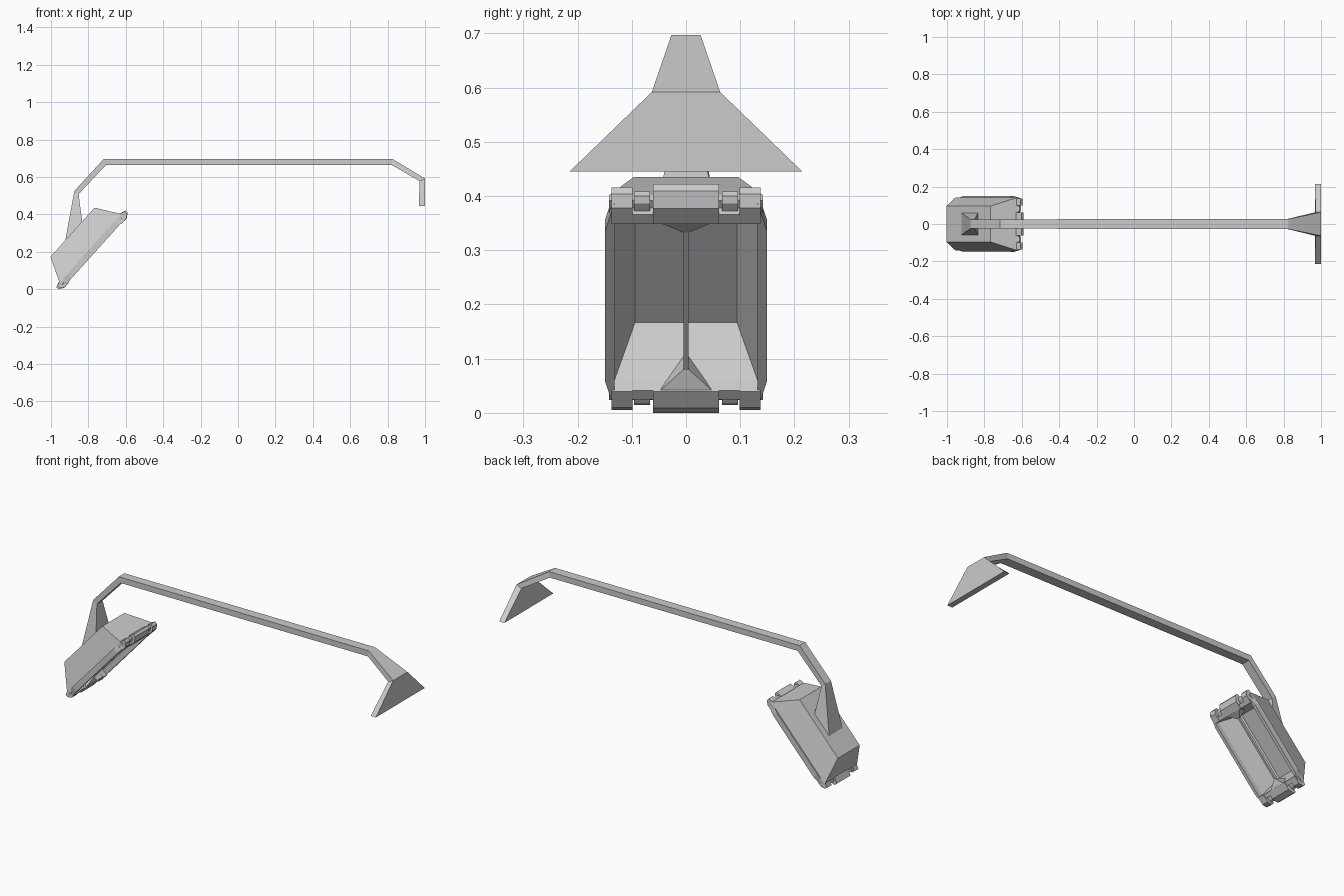
import bpy, bmesh
from mathutils import Matrix, Vector

if "Cube" in bpy.data.objects:
    bpy.data.objects.remove(bpy.data.objects["Cube"])

# Head frame: u runs along the lamp, n points out of its back
C, S = 0.668, 0.744
HEAD = Matrix(((C, 0, -S, -0.95), (0, 1, 0, 0), (S, 0, C, 0.03), (0, 0, 0, 1)))
MID = 0.2475


def make(name, bm, matrix=None):
    bmesh.ops.recalc_face_normals(bm, faces=bm.faces)
    if matrix:
        bm.transform(matrix)
    mesh = bpy.data.meshes.new(name)
    bm.to_mesh(mesh)
    bm.free()
    ob = bpy.data.objects.new(name, mesh)
    bpy.context.collection.objects.link(ob)
    return ob


def loft(name, rings, matrix=None):
    """Skin a list of equal-length rings and cap both ends."""
    bm = bmesh.new()
    vs = [[bm.verts.new(p) for p in r] for r in rings]
    n = len(vs[0])
    for a, b in zip(vs, vs[1:]):
        for i in range(n):
            j = (i + 1) % n
            bm.faces.new((a[i], a[j], b[j], b[i]))
    bm.faces.new(vs[0])
    bm.faces.new(vs[-1])
    return make(name, bm, matrix)


def rect(u0, u1, h, n):
    return [(u0, -h, n), (u1, -h, n), (u1, h, n), (u0, h, n)]


# Wall plate, arm and flared stem: (outer x, z, inner x, z, half width)
stations = [
    (1.0, 0.445, 0.968, 0.445, 0.215),
    (1.0, 0.592, 0.970, 0.578, 0.063),
    (0.825, 0.697, 0.820, 0.665, 0.027),
    (-0.717, 0.697, -0.705, 0.665, 0.025),
    (-0.875, 0.525, -0.852, 0.508, 0.025),
    (-0.925, 0.252, -0.833, 0.358, 0.06),
]
loft("arm_and_wall_plate",
     [[(a, -h, b), (a, h, b), (c, h, d), (c, -h, d)] for a, b, c, d, h in stations])

# Hollow lamp housing: back, outer rim, cavity mouth, cavity floor
loft("lamp_housing", [
    rect(0.071, 0.424, 0.096, 0.135),
    rect(0.0, 0.495, 0.142, 0.005),
    rect(0.0, 0.495, 0.142, -0.01),
    rect(0.04, 0.455, 0.135, -0.012),
    rect(0.07, 0.425, 0.094, 0.127),
], HEAD)

# Side rails with tapered ends
for side, name in ((-1, "front_rail"), (1, "back_rail")):
    plan = [(-0.008, 0.132), (0.06, 0.149), (0.435, 0.149), (0.503, 0.132)]
    loft(name, [[(u, side * y, n) for u, y in plan] for n in (-0.026, 0.006)], HEAD)

# Castellated end clips: profile (u, n) and y range
clips = [
    ("centre_clip", -0.061, 0.061,
     [(0.04, -0.03), (0.0, -0.032), (-0.028, -0.014), (-0.03, 0.002), (0.0, 0.012), (0.043, 0.0)]),
    ("outer_clip", 0.099, 0.137,
     [(0.04, -0.03), (0.0, -0.03), (-0.02, -0.014), (-0.022, 0.002), (0.0, 0.01), (0.043, 0.0)]),
    ("recessed_clip", 0.066, 0.096,
     [(0.04, -0.018), (0.0, -0.018), (-0.012, -0.01), (-0.012, 0.002), (0.0, 0.008), (0.043, 0.0)]),
    ("clip_bridge", 0.055, 0.105,
     [(0.04, -0.028), (0.018, -0.028), (0.018, 0.0), (0.043, 0.0)]),
]
for end, tag in ((1, "lower"), (-1, "upper")):
    for name, y0, y1, prof in clips:
        for side in ((1,) if y0 < 0 else (1, -1)):
            loft(f"{tag}_{name}",
                 [[(MID + end * (u - MID), side * y, n) for u, n in prof] for y in (y0, y1)], HEAD)

    # Pyramid lamp holder
    bm = bmesh.new()
    pts = [(0.038, -0.05, -0.028), (0.038, 0.05, -0.028), (0.055, 0, 0.06), (0.082, 0, -0.01)]
    bmesh.ops.convex_hull(bm, input=[bm.verts.new((MID + end * (u - MID), y, n)) for u, y, n in pts])
    make(f"{tag}_lamp_holder", bm, HEAD)

# Thin lamp tube
loft("lamp_tube", [rect(0.075, 0.42, 0.005, n) for n in (-0.012, 0.002)], HEAD)
